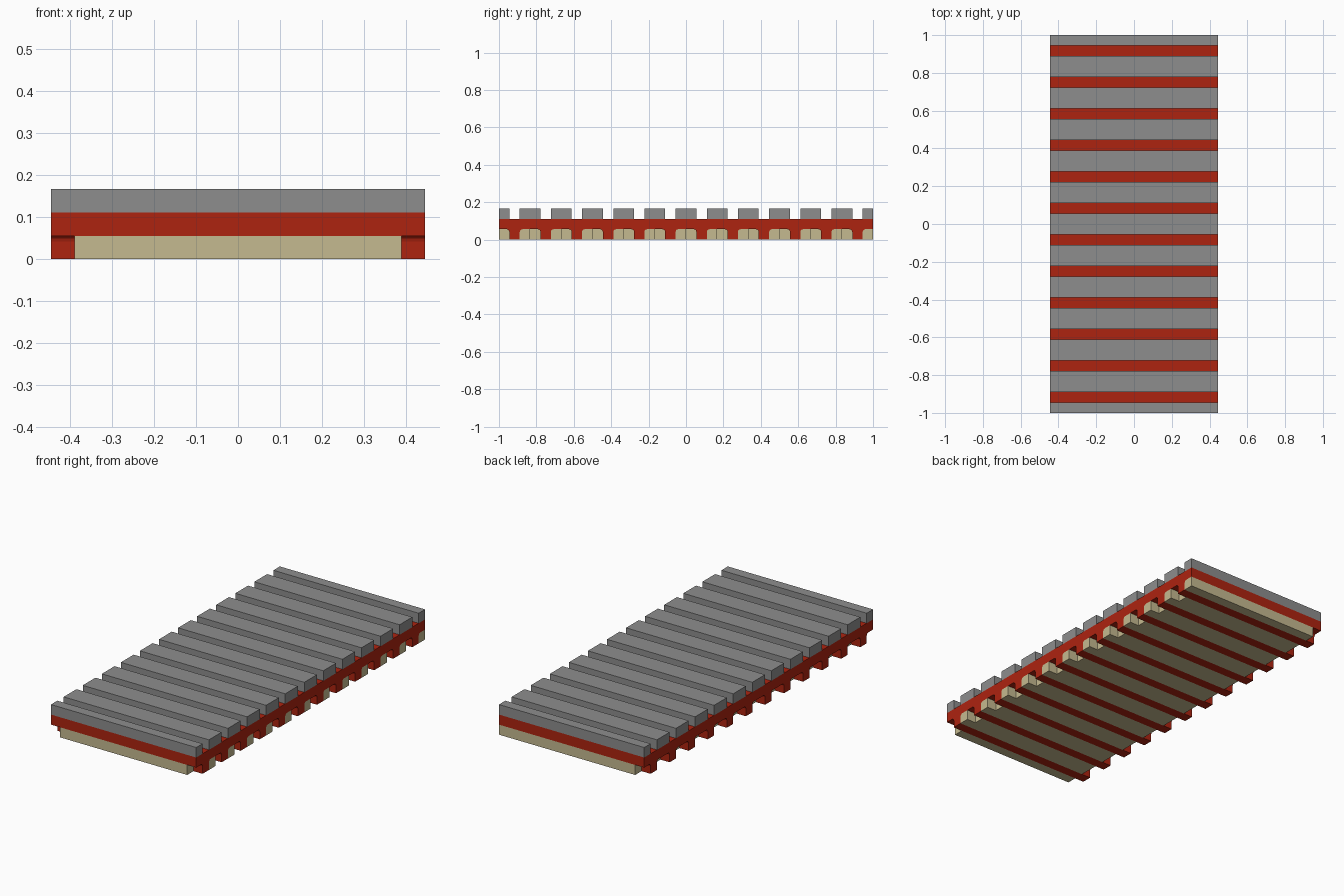
import bpy, bmesh, math

cube = bpy.data.objects.get("Cube")
if cube:
    bpy.data.objects.remove(cube)

U = 1 / 18                  # one grid unit
LENGTH, HALF_W = 36, 8      # size in units
PITCH = 3
R = 0.25                    # rounding of the arch corners, in units


def material(name, rgb):
    m = bpy.data.materials.new(name)
    m.use_nodes = True
    colour = (*rgb, 1)
    m.diffuse_color = colour
    m.node_tree.nodes["Principled BSDF"].inputs["Base Color"].default_value = colour
    return m


red = material("brick red", (0.42, 0.017, 0.005))
tan = material("tan", (0.56, 0.49, 0.28))
grey = material("mid grey", (0.27, 0.27, 0.27))


def extrude(name, profile, x0, x1, mat):
    """Extrude a (y, z) profile, given in units, along x."""
    bm = bmesh.new()
    face = bm.faces.new([bm.verts.new((x0 * U, (y - LENGTH / 2) * U, z * U))
                         for y, z in profile])
    made = bmesh.ops.extrude_face_region(bm, geom=[face])["geom"]
    moved = [g for g in made if isinstance(g, bmesh.types.BMVert)]
    bmesh.ops.translate(bm, verts=moved, vec=((x1 - x0) * U, 0, 0))
    bmesh.ops.recalc_face_normals(bm, faces=bm.faces)
    mesh = bpy.data.meshes.new(name)
    bm.to_mesh(mesh)
    bm.free()
    mesh.materials.append(mat)
    obj = bpy.data.objects.new(name, mesh)
    bpy.context.collection.objects.link(obj)
    return obj


def corner(y, side):
    """Rounded top corner at y, running from the side up to the top."""
    return [(y - side * R * (1 - math.cos(a)), 1 - R * (1 - math.sin(a)))
            for a in (i * math.pi / 6 for i in range(4))]


def box(y0, y1, z0, z1):
    return [(y0, z0), (y1, z0), (y1, z1), (y0, z1)]


# Red deck with a row of cross ribs, joined by rounded arches
outline = [(0, 1)]
for y in range(1, LENGTH, PITCH):
    outline += corner(y, 1)[::-1] + [(y, 0), (y + 1, 0)] + corner(y + 1, -1)
outline += [(LENGTH, 1), (LENGTH, 2), (0, 2)]
extrude("ribbed_deck", outline, -HALF_W, HALF_W, red)

# Grey slats on top and tan fillers between the ribs
for i, start in enumerate(range(-1, LENGTH, PITCH)):
    y0, y1 = max(start, 0), min(start + 2, LENGTH)
    extrude(f"top_slat_{i + 1}", box(y0, y1, 2, 3), -HALF_W, HALF_W, grey)
    # The first half of each filler reaches the side, the second stops short
    if start >= 0:
        first = [(start + 1, 1), (start + 1, 0), (start, 0)] + corner(start, -1)
        extrude(f"long_filler_{i + 1}", first, 1 - HALF_W, HALF_W, tan)
    if start + 2 <= LENGTH:
        second = [(start + 1, 1), (start + 1, 0), (start + 2, 0)] + corner(start + 2, 1)
        extrude(f"short_filler_{i + 1}", second, 1 - HALF_W, HALF_W - 1, tan)
